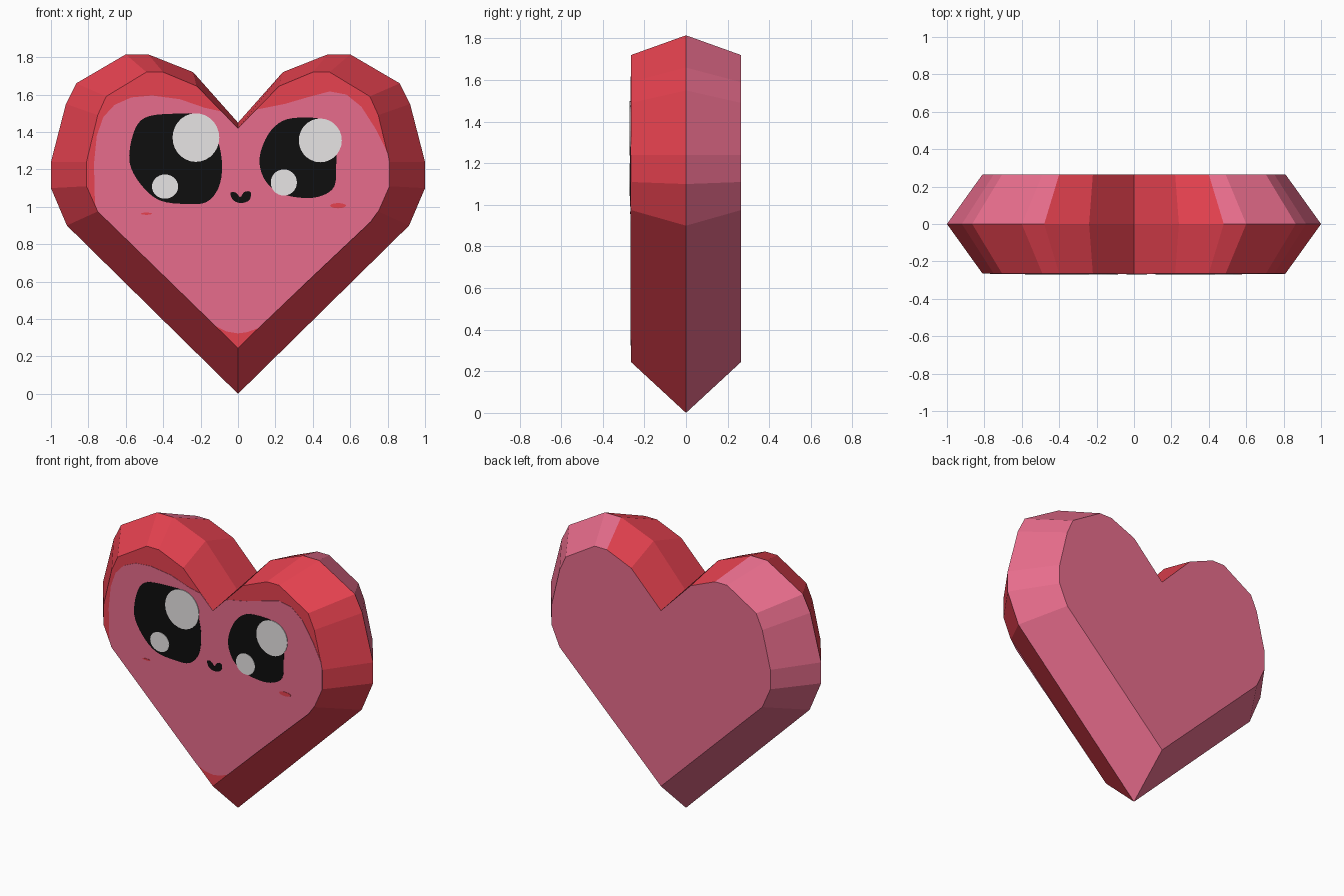
import bpy, bmesh, math

if "Cube" in bpy.data.objects:
    bpy.data.objects.remove(bpy.data.objects["Cube"])

HALF = 0.265   # half thickness of the heart


def lin(c):
    c /= 255
    return c / 12.92 if c <= 0.04045 else ((c + 0.055) / 1.055) ** 2.4


def material(name, r, g, b):
    m = bpy.data.materials.new(name)
    m.diffuse_color = (lin(r), lin(g), lin(b), 1)
    m.use_nodes = True
    m.node_tree.nodes["Principled BSDF"].inputs["Base Color"].default_value = m.diffuse_color
    return m


RED = material("red", 244, 70, 85)
PINK = material("pink", 244, 115, 148)
BLACK = material("black", 14, 14, 14)
WHITE = material("white", 248, 246, 246)


def finish(bm, name, mats):
    bmesh.ops.recalc_face_normals(bm, faces=bm.faces)
    me = bpy.data.meshes.new(name)
    bm.to_mesh(me)
    bm.free()
    for m in mats:
        me.materials.append(m)
    ob = bpy.data.objects.new(name, me)
    bpy.context.collection.objects.link(ob)
    return ob


def mirrored(half):
    """Close a right-half outline (top notch to bottom tip) with its mirror."""
    return half + [(-x, z) for x, z in half[-2:0:-1]]


# Heart body: wide middle outline and smaller front and back outlines
outer = mirrored([(0, 1.45), (0.24, 1.72), (0.48, 1.815), (0.60, 1.815), (0.865, 1.66),
                  (0.92, 1.55), (1.0, 1.24), (1.0, 1.10), (0.915, 0.90), (0, 0)])
inner = mirrored([(0, 1.42), (0.22, 1.645), (0.40, 1.72), (0.49, 1.72), (0.705, 1.59),
                  (0.75, 1.49), (0.81, 1.24), (0.81, 1.11), (0.75, 0.975), (0, 0.245)])

bm = bmesh.new()
rings = [[bm.verts.new((x, y, z)) for x, z in outline]
         for y, outline in ((-HALF, inner), (0, outer), (HALF, inner))]
n = len(outer)
bm.faces.new(rings[0])
bm.faces.new(rings[2]).material_index = 1
for a, b in zip(rings, rings[1:]):
    for i in range(n):
        j = (i + 1) % n
        f = bm.faces.new((a[i], a[j], b[j], b[i]))
        # Back half is pink, except the notch between the lobes
        notch = i in (0, 1, n - 1, n - 2)
        f.material_index = int(b is rings[2] and not notch)
finish(bm, "heart_body", [RED, PINK])


def plate(name, pts, mat, layer):
    """Thin painted plate on the front face."""
    bm = bmesh.new()
    front = [bm.verts.new((x, -HALF - 0.002 * layer, z)) for x, z in pts]
    back = [bm.verts.new((x, -HALF + 0.001, z)) for x, z in pts]
    bm.faces.new(front)
    bm.faces.new(back[::-1])
    for i in range(len(pts)):
        j = (i + 1) % len(pts)
        bm.faces.new((front[i], back[i], back[j], front[j]))
    return finish(bm, name, [mat])


def smooth(pts, steps=4):
    """Closed Catmull-Rom curve through the points."""
    out, m = [], len(pts)
    for i in range(m):
        p = [pts[(i + k) % m] for k in (-1, 0, 1, 2)]
        for s in range(steps):
            t = s / steps
            out.append(tuple(0.5 * (2 * b + (c - a) * t + (2 * a - 5 * b + 4 * c - d) * t * t
                                    + (3 * b - a - 3 * c + d) * t ** 3)
                             for a, b, c, d in zip(*p)))
    return out


def ellipse(cx, cz, rx, rz, k=28):
    return [(cx + rx * math.cos(2 * math.pi * i / k), cz + rz * math.sin(2 * math.pi * i / k))
            for i in range(k)]


# Pink face area, leaving a red border around the lobes and the tip
plate("face_area", [
    (-0.77, 1.23), (-0.755, 1.38), (-0.72, 1.48), (-0.66, 1.545), (-0.57, 1.585), (-0.46, 1.595),
    (-0.31, 1.575), (-0.18, 1.53), (-0.09, 1.51), (0, 1.42), (0.10, 1.52), (0.25, 1.55),
    (0.37, 1.585), (0.49, 1.617), (0.58, 1.60), (0.66, 1.535), (0.74, 1.41), (0.80, 1.29),
    (0.81, 1.24), (0.81, 1.11), (0.755, 0.985), (0.71, 0.92), (0.54, 0.76), (0.36, 0.59),
    (0.11, 0.352), (0.05, 0.33), (0, 0.323), (-0.06, 0.333), (-0.12, 0.362),
    (-0.75, 0.975), (-0.765, 1.02)], PINK, 1)

# Eyes
left_eye = [(-0.56, 1.39), (-0.50, 1.475), (-0.36, 1.497), (-0.18, 1.485), (-0.11, 1.36),
            (-0.085, 1.22), (-0.105, 1.10), (-0.17, 1.025), (-0.28, 1.015), (-0.42, 1.035),
            (-0.52, 1.12), (-0.58, 1.24)]
right_eye = [(0.16, 1.385), (0.24, 1.46), (0.35, 1.477), (0.46, 1.46), (0.52, 1.36),
             (0.525, 1.22), (0.515, 1.11), (0.45, 1.06), (0.35, 1.047), (0.22, 1.075),
             (0.14, 1.15), (0.115, 1.26)]
for side, eye, big, small in (
        ("left", left_eye, (-0.225, 1.37, 0.125, 0.13), (-0.39, 1.108, 0.07, 0.065)),
        ("right", right_eye, (0.44, 1.355, 0.115, 0.117), (0.245, 1.13, 0.07, 0.07))):
    plate(side + "_eye", smooth(eye), BLACK, 2)
    plate(side + "_eye_large_highlight", ellipse(*big), WHITE, 3)
    plate(side + "_eye_small_highlight", ellipse(*small), WHITE, 3)

# Mouth and cheek marks
plate("mouth", smooth([(-0.04, 1.075), (-0.01, 1.075), (0.012, 1.052), (0.035, 1.08), (0.068, 1.078),
                       (0.06, 1.035), (0.012, 1.02), (-0.028, 1.038)]), BLACK, 2)
plate("left_cheek", ellipse(-0.49, 0.963, 0.03, 0.006, 12), RED, 2)
plate("right_cheek", ellipse(0.535, 1.006, 0.043, 0.014, 12), RED, 2)
